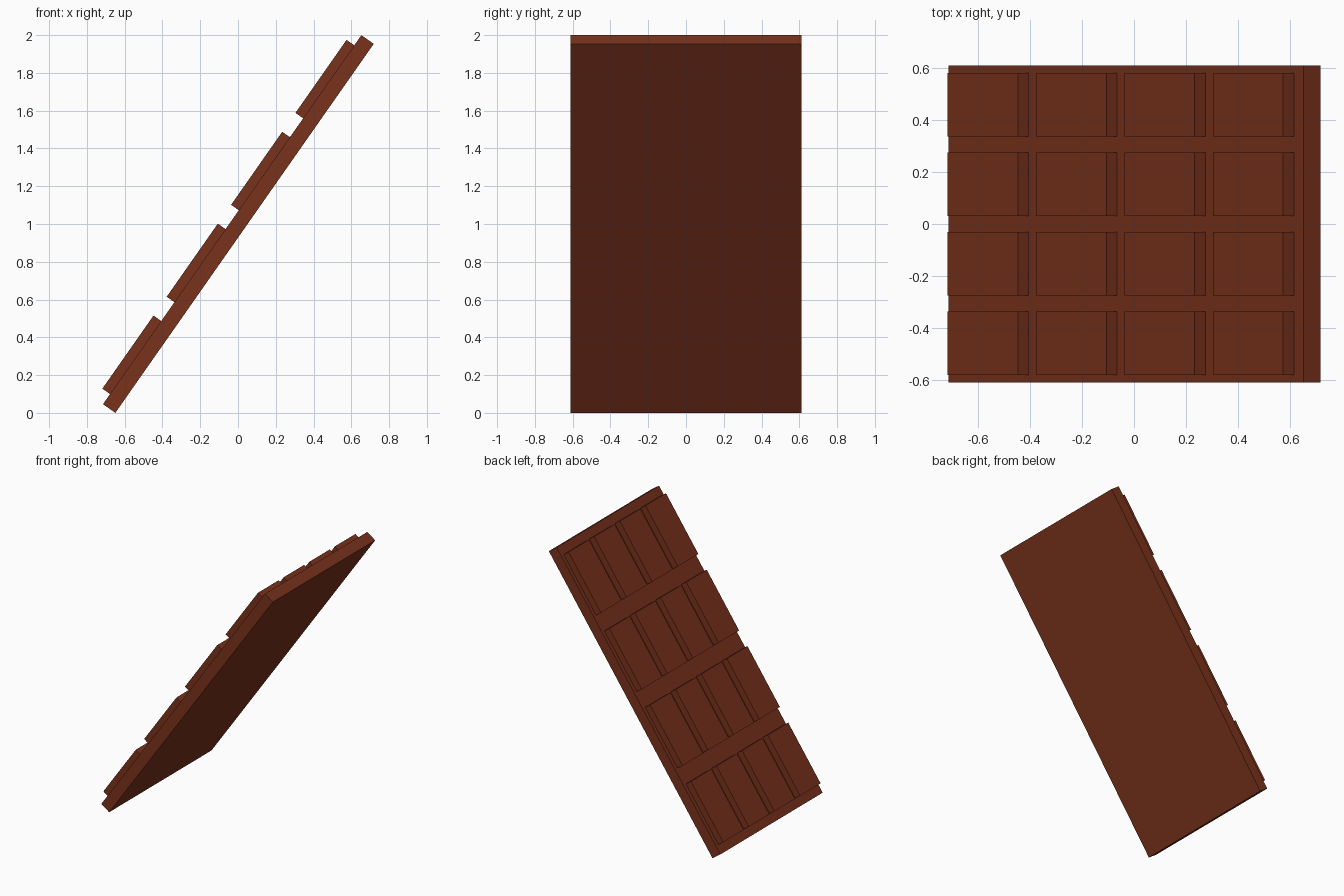
import bpy
from math import radians
from mathutils import Matrix

if "Cube" in bpy.data.objects:
    bpy.data.objects.remove(bpy.data.objects["Cube"])

# Chocolate-bar style slab leaning at 55 degrees, with a 4 x 4 grid of raised blocks
LENGTH, WIDTH, THICK = 2.385, 1.222, 0.08
BLOCK_L, BLOCK_W, BLOCK_H = 0.472, 0.245, 0.05
PITCH_L, PITCH_W = 0.594, 0.306
COUNT = 4

brown = bpy.data.materials.new("brown")
brown.diffuse_color = (0.195, 0.032, 0.012, 1)
brown.use_nodes = True
brown.node_tree.nodes["Principled BSDF"].inputs["Base Color"].default_value = brown.diffuse_color

# Local x runs up the slope, local z is the raised face's normal
lean = Matrix.Translation((0.002, 0, 1.0)) @ Matrix.Rotation(radians(-55), 4, 'Y')


def box(name, centre, size):
    bpy.ops.mesh.primitive_cube_add(size=1)
    ob = bpy.context.object
    ob.name = name
    ob.data.transform(Matrix.Diagonal((*size, 1)))
    ob.matrix_world = lean @ Matrix.Translation(centre)
    ob.data.materials.append(brown)
    return ob


# Base slab
box("slab", (0, 0, 0), (LENGTH, WIDTH, THICK))

# Raised blocks
for i in range(COUNT):
    for j in range(COUNT):
        u = (i - (COUNT - 1) / 2) * PITCH_L
        v = (j - (COUNT - 1) / 2) * PITCH_W
        box(f"block_{i + 1}_{j + 1}", (u, v, (THICK + BLOCK_H) / 2),
            (BLOCK_L, BLOCK_W, BLOCK_H))
